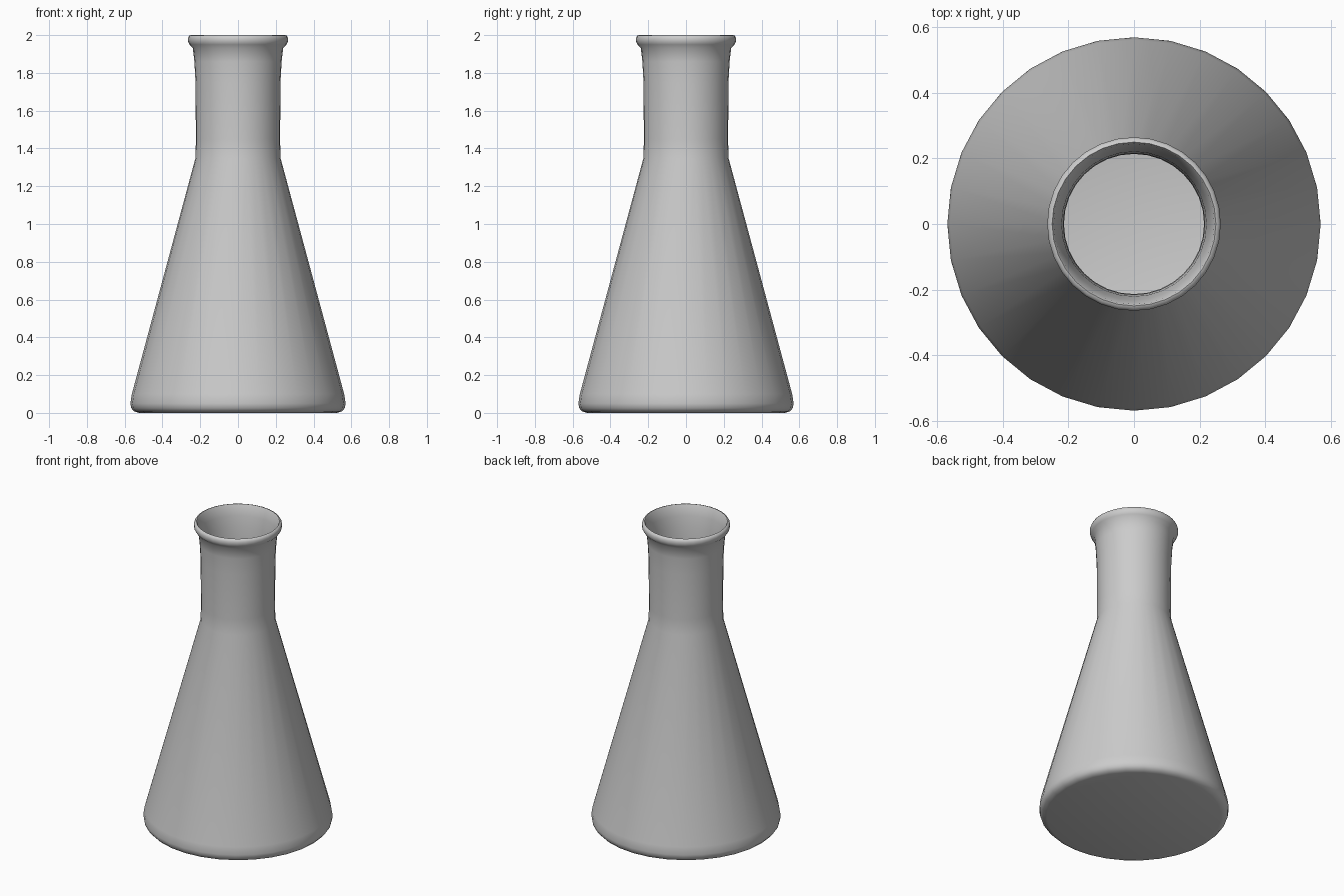
import bpy, bmesh, math

if "Cube" in bpy.data.objects:
    bpy.data.objects.remove(bpy.data.objects["Cube"])

SIDES = 32

# Closed profile (radius, height): outside from base to rim, then back down inside
outer = [(0.0, 0.0), (0.525, 0.0), (0.55, 0.008), (0.565, 0.025), (0.57, 0.05),
         (0.562, 0.10), (0.225, 1.35), (0.223, 1.45), (0.225, 1.75), (0.231, 1.86),
         (0.239, 1.93), (0.257, 1.95), (0.265, 1.967), (0.265, 1.985), (0.259, 1.997)]
inner = [(0.25, 2.0), (0.245, 1.993), (0.232, 1.93), (0.221, 1.86), (0.216, 1.75),
         (0.214, 1.45), (0.215, 1.35), (0.552, 0.10), (0.559, 0.05), (0.552, 0.028),
         (0.525, 0.012), (0.0, 0.012)]

# Revolve the profile around z
bm = bmesh.new()
rings = []
for r, z in outer + inner:
    if r == 0:
        rings.append([bm.verts.new((0, 0, z))] * SIDES)
    else:
        rings.append([bm.verts.new((r * math.cos(a), r * math.sin(a), z))
                      for a in (2 * math.pi * i / SIDES for i in range(SIDES))])
for low, high in zip(rings, rings[1:]):
    for i in range(SIDES):
        j = (i + 1) % SIDES
        bm.faces.new(dict.fromkeys((low[i], low[j], high[j], high[i])))
bmesh.ops.recalc_face_normals(bm, faces=bm.faces)

mesh = bpy.data.meshes.new("conical_flask")
bm.to_mesh(mesh)
bm.free()
flask = bpy.data.objects.new("conical_flask", mesh)
bpy.context.collection.objects.link(flask)

# Smooth glassy surface
bpy.context.view_layer.objects.active = flask
flask.select_set(True)
bpy.ops.object.shade_smooth_by_angle(angle=math.radians(50))
